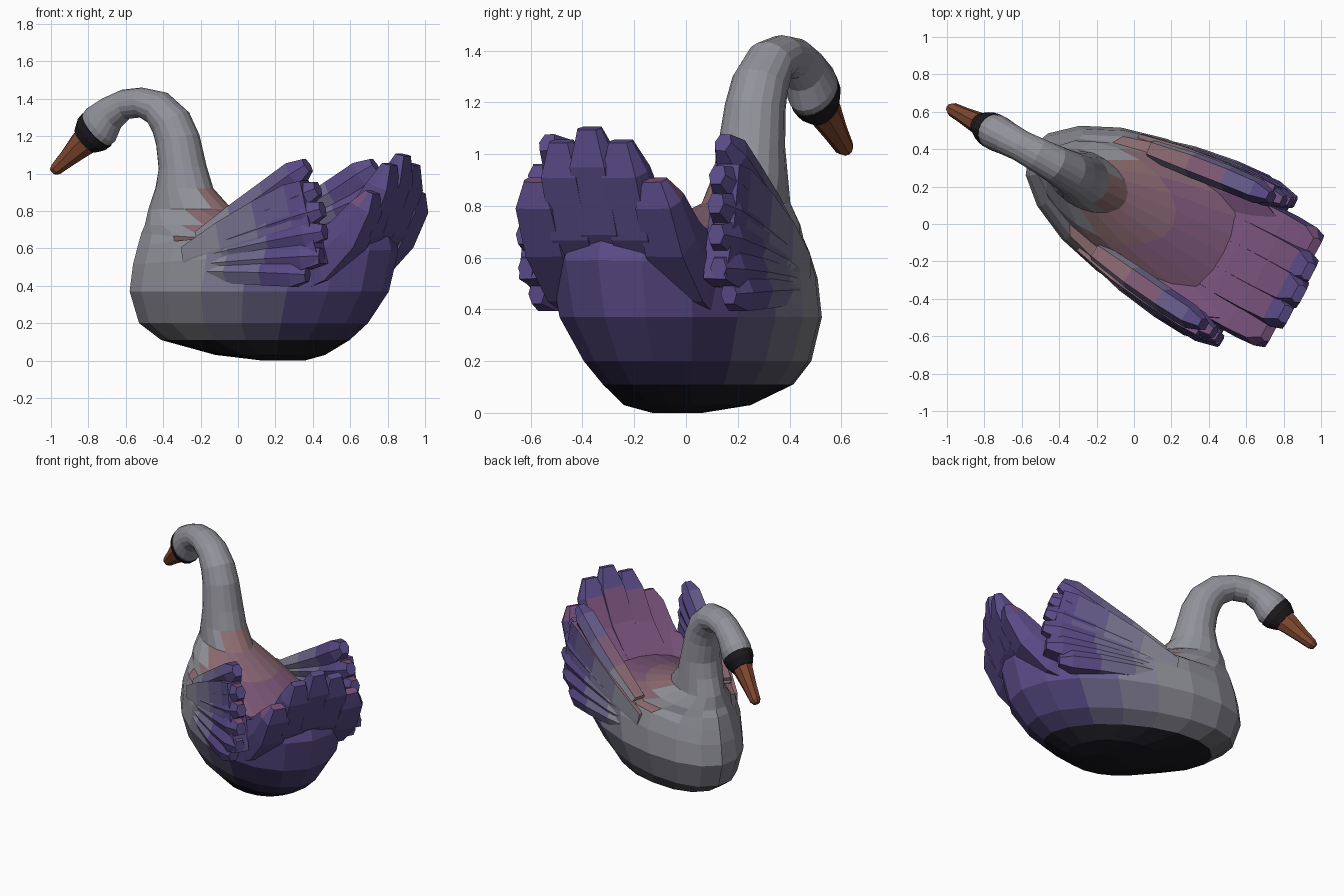
import bpy, bmesh
from math import sin, cos, pi, radians
from mathutils import Vector, Matrix

if "Cube" in bpy.data.objects:
    bpy.data.objects.remove(bpy.data.objects["Cube"])

# The swan is built along its own axis (u = beak to tail, w = across), then turned
PLACE = Matrix.Translation((0.04, 0.075, 0)) @ Matrix.Rotation(radians(-28), 4, 'Z')


def material(name, rgb):
    m = bpy.data.materials.get(name) or bpy.data.materials.new(name)
    m.diffuse_color = (*rgb, 1)
    m.use_nodes = True
    m.node_tree.nodes["Principled BSDF"].inputs["Base Color"].default_value = m.diffuse_color
    return m


def mix(a, b, t):
    return tuple(p + (q - p) * t for p, q in zip(a, b))


GREY, PURPLE, PINK, DARK = (.29, .29, .33), (.10, .07, .24), (.27, .15, .16), (.008, .008, .012)


def plumage(c, n):
    # grey breast fading to purple behind, pink back, dark belly
    t = min(6, max(0, round((c.x + .15) / .6 * 6)))
    if n.z > .45 and c.x > -.2 and .58 < c.z < 1.0:
        return material(f"back_{t}", mix(PINK, (.18, .08, .19), t / 6))
    d = min(6, max(0, round((.42 - c.z) / .36 * 6)))
    return material(f"plumage_{t}_{d}", mix(mix(GREY, PURPLE, t / 6), DARK, d / 6))


def loft(bm, rings):
    loops = [[bm.verts.new(p) for p in r] for r in rings]
    n = len(loops[0])
    for a, b in zip(loops, loops[1:]):
        for i in range(n):
            bm.faces.new((a[i], a[(i + 1) % n], b[(i + 1) % n], b[i]))
    bm.faces.new(loops[0][::-1])
    bm.faces.new(loops[-1])


def finish(name, bm, paint):
    bmesh.ops.recalc_face_normals(bm, faces=bm.faces[:])
    bm.normal_update()
    mesh = bpy.data.meshes.new(name)
    for f in bm.faces:
        m = paint(f.calc_center_median(), f.normal)
        if m.name not in mesh.materials:
            mesh.materials.append(m)
        f.material_index = mesh.materials.find(m.name)
    bm.transform(PLACE)
    bm.to_mesh(mesh)
    bm.free()
    obj = bpy.data.objects.new(name, mesh)
    bpy.context.collection.objects.link(obj)


def ring(u, z, a, h, tilt, n, egg=0):
    # ellipse, half length a in the side plane (tilted), half width h, narrower in front by egg
    t = radians(tilt)
    return [Vector((u + a * cos(k) * cos(t), h * sin(k) * (1 + egg * cos(k)), z + a * cos(k) * sin(t)))
            for k in (2 * pi * i / n for i in range(n))]


def tube(name, rows, n, paint):
    bm = bmesh.new()
    loft(bm, [ring(*r[:5], n, *r[5:]) for r in rows])
    finish(name, bm, paint)


def feather(bm, pts, across, thick, end=.5, flat=.6):
    # six-sided quill through root, middle and tip with a blunt tapered end
    a, b, c = (Vector(p) for p in pts)
    section = [(1, 0), (flat, .87), (-flat, .87), (-1, 0), (-flat, -.87), (flat, -.87)]
    rings = []
    for s, k in ((0, .8), (.3, 1), (.6, 1), (.87, .95), (1, end)):
        p = a * (1 - s) ** 2 + b * 2 * s * (1 - s) + c * s * s
        tan = ((b - a) * (1 - s) + (c - b) * s).normalized()
        side = Vector((0, 1, 0))
        side = (side - tan * side.dot(tan)).normalized()
        nor = tan.cross(side)
        th = thick[0] + (thick[1] - thick[0]) * s
        rings.append([p + side * across * k * x + nor * th * k * y for x, y in section])
    loft(bm, rings)


# Body, dished back, neck and head as one skin: u, z, half length, half width, tilt, egg
tube("body_and_neck", [
    (.23, .0, .12, .09, 0), (.15, .03, .31, .225, 0), (.06, .11, .55, .30, 0),
    (.045, .20, .67, .35, 0, .06), (.075, .37, .755, .415, 0, .12), (.11, .55, .775, .42, 3, .17),
    (.10, .67, .745, .395, 5, .24), (.01, .65, .63, .30, -3, .1), (-.20, .725, .39, .235, 0),
    (-.335, .81, .24, .15, 0), (-.37, .92, .16, .14, 0), (-.38, 1.03, .13, .13, 3),
    (-.41, 1.18, .12, .117, 14), (-.45, 1.27, .112, .11, 32), (-.53, 1.35, .095, .10, 62),
    (-.63, 1.38, .08, .092, 88), (-.73, 1.37, .08, .085, 102), (-.81, 1.325, .092, .09, 118),
    (-.875, 1.26, .118, .098, 128), (-.925, 1.215, .11, .088, 130)], 18, plumage)

# Face mask and beak
tube("face_mask", [(-.90, 1.235, .118, .097, 130), (-.93, 1.21, .114, .09, 130),
                   (-.97, 1.175, .085, .065, 131)],
     18, lambda c, n: material("mask_black", (.012, .01, .012)))
tube("beak", [(-.95, 1.19, .085, .065, 131), (-1.00, 1.15, .072, .058, 131),
              (-1.08, 1.08, .05, .045, 131), (-1.145, 1.025, .036, .038, 131),
              (-1.165, 1.01, .022, .022, 131)],
     8, lambda c, n: material("beak_rust", (.22, .065, .03)))

# Wings: one solid blade with a fan of blunt feather ends (tip u, tip z)
tips = [(.58, 1.045), (.65, .92), (.685, .81), (.705, .69), (.685, .56), (.60, .46)]
for side, label in ((-1, "right"), (1, "left")):
    bm = bmesh.new()
    feather(bm, ((-.18, side * .31, .54), (.25, side * .385, .64), (.63, side * .405, .74)),
            .065, (.10, .31), .85, .85)
    for i, (u, z) in enumerate(tips):
        root = (-.10 - .01 * i, side * .31, .65 - .035 * i)
        mid = (.30, side * (.37 + .01 * i), .5 * (root[2] + z) + .01)
        tip = (u, side * (.385 + .012 * min(i, 3)), z)
        feather(bm, (root, mid, tip), .07, (.065, .088))
    finish(label + "_wing", bm, plumage)

# Tail: broad upswept fan continuing the hull, centre feather tallest
bm = bmesh.new()
for k in range(-2, 3):
    feather(bm, ((.38, .125 * k, .46), (.825 - .01 * k * k, .135 * k, .57),
                 (.955 - .012 * k * k, .13 * k, 1.10 - .05 * k * k)), .10, (.19, .06), .5, .8)
finish("tail", bm, plumage)
